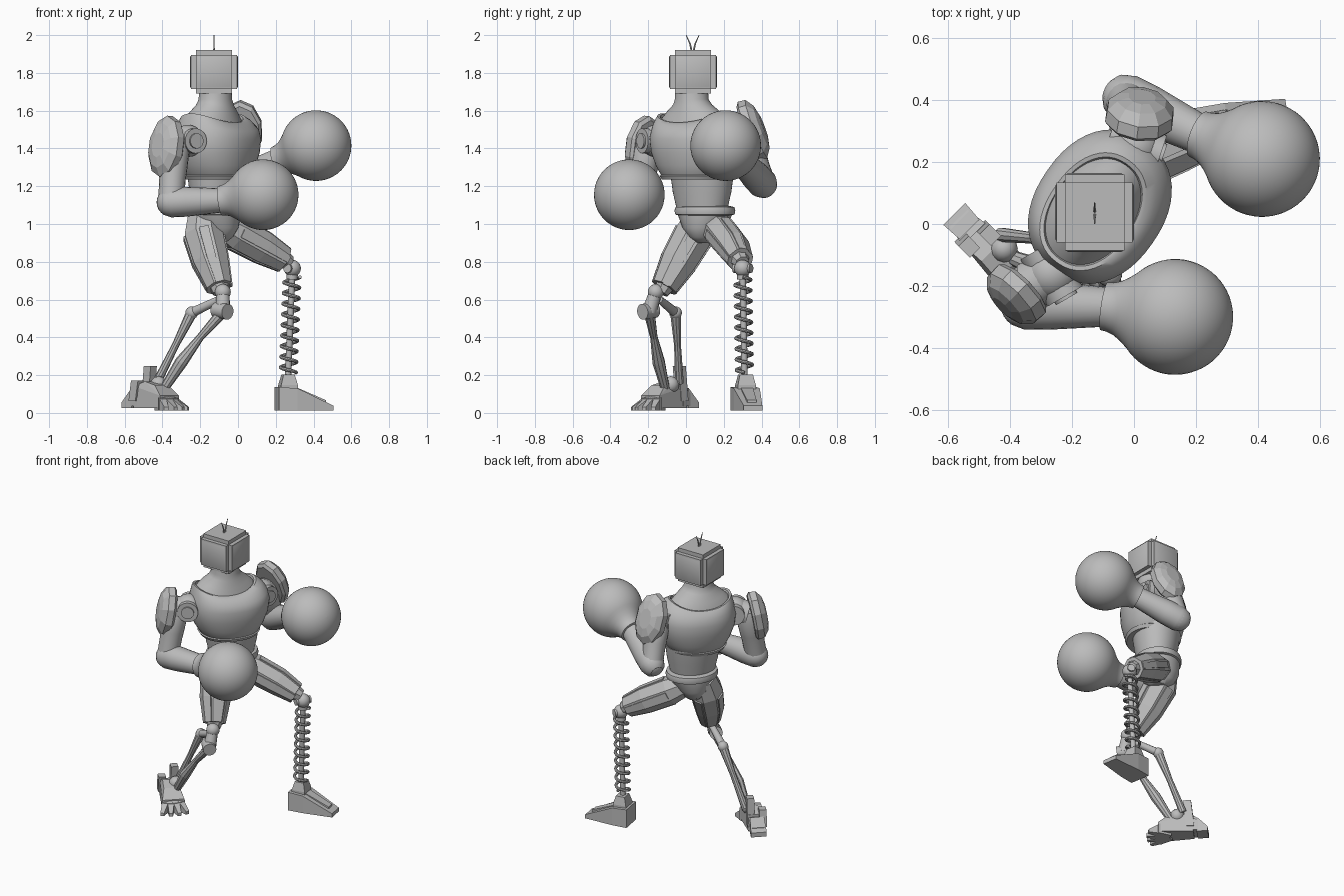
import bpy, bmesh, math
from mathutils import Vector as V, Matrix

cube = bpy.data.objects.get("Cube")
if cube:
    bpy.data.objects.remove(cube)

grey = bpy.data.materials.new("matte_grey")
grey.use_nodes = True
COL = (0.5, 0.5, 0.5, 1)
grey.diffuse_color = COL
grey.node_tree.nodes["Principled BSDF"].inputs["Base Color"].default_value = COL

FWD = V((0.82, -0.57, 0))    # direction the twisted torso faces
SIDE = V((0.57, 0.82, 0))    # towards its left shoulder
UP = V((0, 0, 1))


def finish(name, bm, smooth=True):
    bmesh.ops.recalc_face_normals(bm, faces=bm.faces)
    me = bpy.data.meshes.new(name)
    bm.to_mesh(me)
    bm.free()
    me.materials.append(grey)
    ob = bpy.data.objects.new(name, me)
    bpy.context.collection.objects.link(ob)
    if smooth:
        bpy.ops.object.select_all(action='DESELECT')
        ob.select_set(True)
        bpy.context.view_layer.objects.active = ob
        bpy.ops.object.shade_smooth_by_angle(angle=math.radians(40))
    return ob


def loft(name, pts, radii, n=24, hint=UP, flat=1.0, smooth=True, turn=0.0):
    """Rings set square to a path; flat scales the ring along the hint."""
    pts = [V(p) for p in pts]
    bm = bmesh.new()
    rings = []
    for i, (p, r) in enumerate(zip(pts, radii)):
        t = (pts[min(i + 1, len(pts) - 1)] - pts[max(i - 1, 0)]).normalized()
        u = t.cross(hint).normalized()
        w = u.cross(t)
        rings.append([bm.verts.new(p + r * (u * math.cos(a) + w * flat * math.sin(a)))
                      for a in (2 * math.pi * (k + turn) / n for k in range(n))])
    for a, b in zip(rings, rings[1:]):
        for k in range(n):
            bm.faces.new((a[k], a[(k + 1) % n], b[(k + 1) % n], b[k]))
    bm.faces.new(rings[0])
    bm.faces.new(rings[-1])
    return finish(name, bm, smooth)


def body(name, rings, n=48, power=1.0):
    """Stacked ovals: x, y, z, half width, half depth, droop at front and back."""
    bm = bmesh.new()
    loops = []
    for x, y, z, ru, rv, droop in rings:
        loops.append([])
        for k in range(n):
            a = 2 * math.pi * k / n
            c, s = (math.copysign(abs(q) ** power, q) for q in (math.cos(a), math.sin(a)))
            loops[-1].append(bm.verts.new(V((x, y, z - droop * rv * s * s)) + SIDE * ru * c + FWD * rv * s))
    for a, b in zip(loops, loops[1:]):
        for k in range(n):
            bm.faces.new((a[k], a[(k + 1) % n], b[(k + 1) % n], b[k]))
    bm.faces.new(loops[0])
    bm.faces.new(loops[-1])
    return finish(name, bm)


def ball(name, p, r, n=24):
    bm = bmesh.new()
    bmesh.ops.create_uvsphere(bm, u_segments=n, v_segments=n // 2, radius=r,
                              matrix=Matrix.Translation(p))
    return finish(name, bm)


def rod(name, a, b, r0, r1=None, n=16):
    return loft(name, [a, b], [r0, r1 or r0], n, V((0.3, 0.5, 0.81)))


def hull(name, origin, fwd, pts):
    """Faceted block in a frame of forward, left and up."""
    f = V(fwd).normalized()
    s = UP.cross(f)
    bm = bmesh.new()
    for x, y, z in pts:
        bm.verts.new(V(origin) + f * x + s * y + UP * z)
    res = bmesh.ops.convex_hull(bm, input=bm.verts)
    bmesh.ops.delete(bm, geom=list({g for g in res["geom_interior"] if isinstance(g, bmesh.types.BMVert)}),
                     context='VERTS')
    bmesh.ops.dissolve_limit(bm, angle_limit=0.02, verts=bm.verts, edges=bm.edges)
    return finish(name, bm, False)


def slab(x0, x1, w0, w1, z0, za, zb):
    """Corners of a block with its own width and top height at each end."""
    return [(x, s * w, z) for x, w, t in ((x0, w0, za), (x1, w1, zb)) for s in (-1, 1) for z in (z0, t)]


# Head: rounded box with a slightly raised panel on each upright side
bm = bmesh.new()
bmesh.ops.create_cube(bm, size=1, matrix=Matrix.Translation((-0.127, 0.037, 1.805))
                      @ Matrix.Diagonal((0.245, 0.245, 0.23, 1)))
bmesh.ops.bevel(bm, geom=bm.edges[:], offset=0.026, segments=2, affect='EDGES')
bm.normal_update()
panels = [f for f in bm.faces if abs(f.normal.z) < 0.1 and f.calc_area() > 0.02]
bmesh.ops.inset_individual(bm, faces=panels, thickness=0.004, depth=0.0)
bmesh.ops.inset_individual(bm, faces=panels, thickness=0.012, depth=0.005)
finish("head", bm)
for s in (-1, 1):
    loft("antenna", [(-0.127, 0.035 + s * d, z) for d, z in ((0.004, 1.91), (0.014, 1.955), (0.034, 2.0))],
         [0.005, 0.004, 0.002], 6, V((1, 0, 0)))

# Torso
C = (-0.11, 0.056)
COLLAR = (-0.132, 0.04)
body("neck", [(*COLLAR, 1.56, 0.19, 0.135, 0.3), (-0.13, 0.04, 1.6, 0.15, 0.12, 0.2),
              (-0.122, 0.035, 1.635, 0.105, 0.098, 0.1), (-0.12, 0.03, 1.66, 0.09, 0.088, 0),
              (-0.12, 0.03, 1.71, 0.088, 0.085, 0)])
body("chest", [(*C, z, u, v, d) for z, u, v, d in (
    (1.235, 0.145, 0.13, 0), (1.24, 0.17, 0.155, 0), (1.26, 0.19, 0.17, 0), (1.31, 0.22, 0.188, 0),
    (1.38, 0.248, 0.203, 0), (1.46, 0.258, 0.207, 0.05), (1.52, 0.245, 0.195, 0.15))]
    + [(-0.122, 0.048, 1.565, 0.22, 0.17, 0.25)] + [(*COLLAR, z, u, v, 0.32) for z, u, v in (
    (1.585, 0.202, 0.147), (1.58, 0.188, 0.134), (1.55, 0.178, 0.126))], power=0.9)
body("rib_band", [(*C, z, u, v, 0) for z, u, v in (
    (1.235, 0.165, 0.145), (1.235, 0.184, 0.166), (1.255, 0.197, 0.176), (1.262, 0.188, 0.165))], power=0.9)
body("abdomen", [(-0.11, 0.085, z, u, v, 0) for z, u, v in (
    (1.05, 0.14, 0.115), (1.1, 0.147, 0.122), (1.17, 0.163, 0.138), (1.27, 0.176, 0.152))])
body("belt", [(-0.115, 0.1, z, u, v, 0) for z, u, v in (
    (1.045, 0.14, 0.12), (1.05, 0.163, 0.143), (1.07, 0.168, 0.147), (1.09, 0.162, 0.142), (1.095, 0.14, 0.12))])
body("pelvis", [(-0.12, 0.1, z, u, v, 0) for z, u, v in (
    (0.9, 0.04, 0.06), (0.93, 0.075, 0.1), (0.98, 0.115, 0.125), (1.05, 0.15, 0.13))])


# Arms
def arm(side, shoulder, cap, elbow, wrist, glove, pad, out, facing):
    shoulder, cap, elbow, wrist, glove, pad = map(V, (shoulder, cap, elbow, wrist, glove, pad))
    facing = V(facing).normalized()
    ball(side + "_shoulder_ball", shoulder, 0.085)
    rod(side + "_shoulder_disc", shoulder - facing * 0.09, shoulder + facing * 0.085, 0.066, n=24)
    rod(side + "_shoulder_hub", shoulder + facing * 0.08, shoulder + facing * 0.095, 0.04, n=24)
    rod(side + "_shoulder_link", shoulder, cap, 0.075, 0.08, 24)
    loft(side + "_upper_arm", [cap.lerp(elbow, t) for t in (-0.1, 0.1, 0.45, 0.6, 1)],
         [0.06, 0.08, 0.074, 0.07, 0.068], 20, FWD)
    ball(side + "_elbow", elbow, 0.076)
    loft(side + "_forearm", [elbow.lerp(wrist, t) for t in (-0.22, -0.15, 0, 0.3, 1.05)],
         [0.04, 0.065, 0.08, 0.079, 0.062], 20)
    # Round glove with a flared cuff, turned about the forearm line
    d = (glove - wrist).normalized()
    R = 0.187
    prof = [(-0.236, 0.06), (-0.234, 0.078), (-0.215, 0.08), (-0.19, 0.088), (-0.165, 0.104)]
    prof += [(R * math.cos(a), R * math.sin(a)) for a in (math.radians(q) for q in range(138, 0, -6))]
    prof.append((R, 0.001))
    loft(side + "_glove", [glove + d * t for t, r in prof], [r for t, r in prof], 48)
    # Shoulder plate: faceted curved shield
    o = V(out).normalized()
    loft(side + "_shoulder_plate", [pad + o * t for t in (-0.045, -0.03, 0.01, 0.04, 0.052)],
         [0.1, 0.114, 0.111, 0.082, 0.045], 10, UP, 1.48, False, 0.5)


arm("right", (-0.265, -0.16, 1.44), (-0.335, -0.2, 1.42), (-0.355, -0.26, 1.115), (-0.08, -0.268, 1.125),
    (0.133, -0.3, 1.155), (-0.388, -0.235, 1.41), (-0.7, -0.68, 0.17), (0.5, -0.86, 0))
arm("left", (0.005, 0.25, 1.46), (0.0, 0.32, 1.45), (-0.025, 0.405, 1.215), (0.22, 0.285, 1.34),
    (0.413, 0.21, 1.415), (0.02, 0.362, 1.5), (0.12, 0.93, 0.36), (0.9, -0.3, 0))


# Thighs: eight-sided shells with raised strips
def thigh(side, pts, radii, hint):
    pts = [V(p) for p in pts]
    hint = V(hint)
    loft(side + "_thigh", pts, radii, 8, hint, 1.0, False, 0.5)
    axis = (pts[-1] - pts[0]).normalized()
    u = axis.cross(hint).normalized()
    w = u.cross(axis)
    for k in range(4):
        a = math.pi * k / 2
        off = u * math.cos(a) + w * math.sin(a)
        loft(side + "_thigh_strip", [p + off * (r * 0.9) for p, r in zip(pts[1:], radii[1:])],
             [r * 0.34 for r in radii[1:]], 4, off, 0.4, False, 0.5)
    loft(side + "_thigh_cuff", [pts[-1] - axis * 0.02, pts[-1] + axis * 0.035],
         [radii[-1] * 0.8, radii[-1] * 0.55], 8, hint, 1.0, False, 0.5)


thigh("right", [(-0.18, 0.08, 1.04), (-0.182, 0.04, 0.94), (-0.145, -0.04, 0.8), (-0.1, -0.115, 0.665)],
      [0.09, 0.109, 0.1, 0.072], (1, 0, 0))
thigh("left", [(-0.08, 0.15, 0.99), (-0.01, 0.19, 0.95), (0.13, 0.25, 0.875), (0.245, 0.287, 0.81)],
      [0.078, 0.094, 0.09, 0.07], (0, 0, 1))

# Right lower leg: hinge and twin struts
K = (-0.08, -0.16, 0.64)
H = (-0.08, -0.195, 0.535)
ball("right_knee", K, 0.042)
rod("right_knee_link", K, H, 0.034, 0.04, 12)
rod("right_hinge", (-0.115, -0.165, 0.545), (-0.055, -0.23, 0.535), 0.042, n=20)
B = (-0.245, -0.055, 0.53)
rod("rear_strut_top", (-0.1, -0.14, 0.6), B, 0.02, 0.026, 10)
ball("rear_strut_joint", B, 0.034, 16)
loft("rear_strut", [B, (-0.33, -0.045, 0.36), (-0.43, -0.035, 0.16)], [0.03, 0.019, 0.024], 10, V((0, 1, 0)), 1, False)
loft("front_strut", [H, (-0.2, -0.17, 0.4), (-0.3, -0.145, 0.27), (-0.39, -0.11, 0.13)],
     [0.03, 0.02, 0.034, 0.024], 10, V((0, 1, 0)), 1, False)

# Right foot: angular plates and toes
FOOT = (-0.44, -0.11, 0.012)
D = (0.7, -0.71, 0)
hull("right_foot_arch", FOOT, D, slab(-0.11, 0.11, 0.05, 0.07, 0.015, 0.13, 0.08)
     + slab(-0.03, 0.05, 0.045, 0.05, 0.1, 0.155, 0.135))
hull("right_foot_heel", FOOT, D, slab(-0.18, -0.08, 0.04, 0.055, 0.025, 0.07, 0.13))
hull("right_heel_spur", FOOT, D, slab(-0.2, -0.13, 0.05, 0.045, 0.015, 0.045, 0.12))
ball("right_ankle", (-0.42, -0.08, 0.15), 0.045, 12)
for y, x, z in ((0.035, -0.09, 0.235), (-0.04, -0.11, 0.16)):
    hull("right_ankle_plate", FOOT, D, [(x + dx + lean, y + dy, h) for h, lean in ((0.05, 0), (z, 0.02))
                                       for dx in (-0.026, 0.026) for dy in (-0.023, 0.023)])
for ang in (-27, -9, 9, 27):
    d = Matrix.Rotation(math.radians(ang), 3, 'Z') @ V(D)
    base = V(FOOT) + V(D) * 0.01
    hull("right_toe", base, d, slab(0.03, 0.12, 0.02, 0.024, 0, 0.1, 0.065))
    hull("right_claw", base, d, slab(0.115, 0.178, 0.02, 0.012, 0.0, 0.065, 0.02))

# Left lower leg: coil spring around a rod
KL, AL = V((0.288, 0.3, 0.765)), V((0.265, 0.31, 0.19))
ball("left_knee", KL, 0.045)
rod("left_knee_pin", (0.26, 0.255, 0.765), (0.31, 0.345, 0.765), 0.024)
rod("spring_core", KL, AL, 0.017)
rod("spring_top", KL, KL.lerp(AL, 0.1), 0.03)
N, TURNS = 180, 9
coil = []
for i in range(N + 1):
    a = 2 * math.pi * TURNS * i / N
    coil.append(KL.lerp(AL, 0.08 + 0.88 * i / N) + V((math.cos(a), math.sin(a), 0)) * 0.042)
loft("spring_coil", coil, [0.0095] * len(coil), 8)

# Left foot: wedge with an ankle block
FL, DL = (0.265, 0.315, 0.012), (0.985, 0.17, 0)
hull("left_foot", FL, DL, slab(-0.06, 0.04, 0.07, 0.07, 0, 0.125, 0.118) + slab(0.04, 0.235, 0.06, 0.05, 0, 0.118, 0.026))
hull("left_foot_ridge", FL, DL, slab(0.0, 0.2, 0.035, 0.025, 0.02, 0.14, 0.055))
hull("left_ankle_block", FL, DL, slab(-0.045, 0.045, 0.048, 0.048, 0.1, 0.135, 0.135)
     + slab(-0.03, 0.03, 0.035, 0.035, 0.1, 0.19, 0.19))
